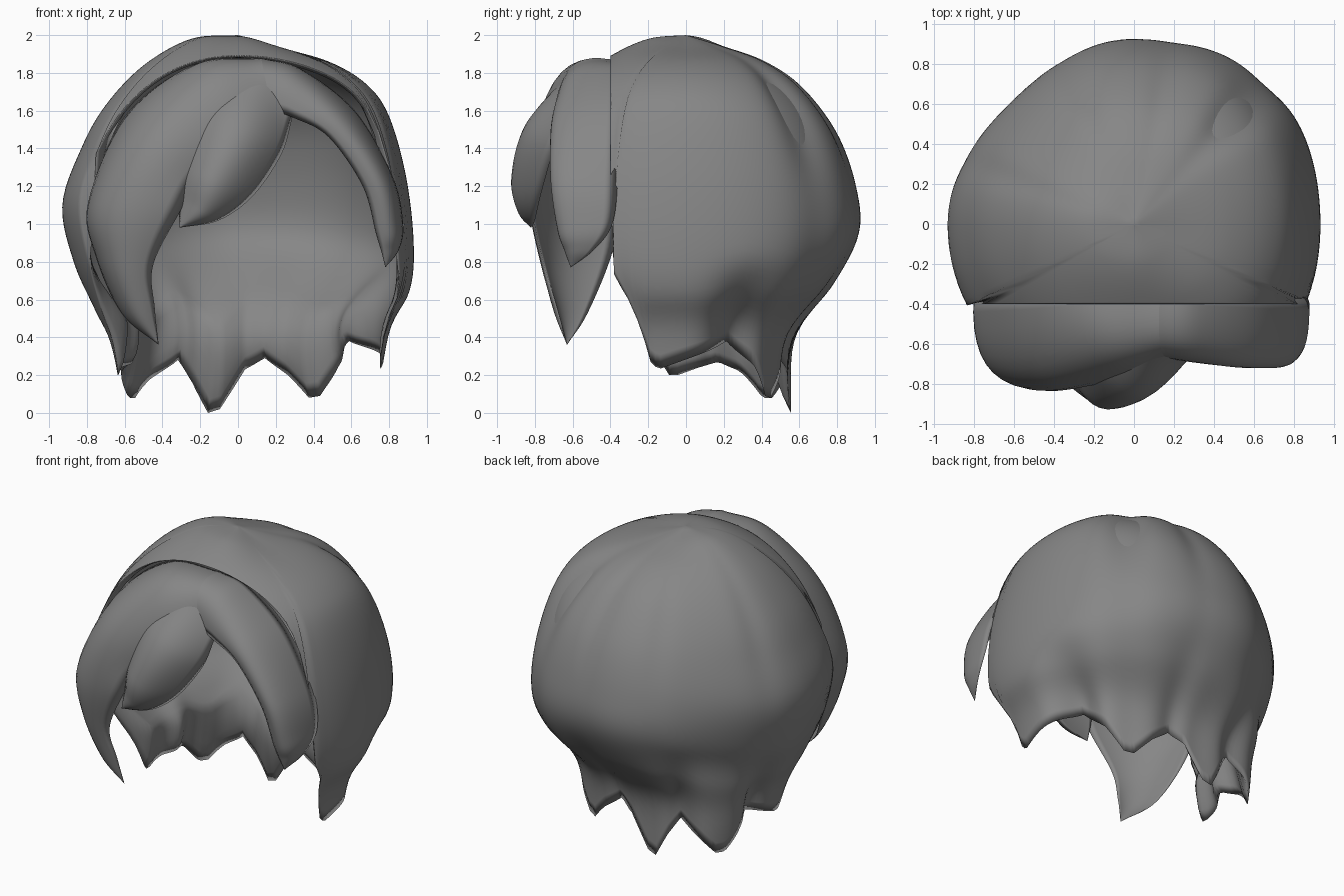
import bpy, bmesh
from math import sin, cos, radians, exp
from mathutils import Vector

if "Cube" in bpy.data.objects:
    bpy.data.objects.remove(bpy.data.objects["Cube"])

DARK = bpy.data.materials.new("dark_grey")
DARK.diffuse_color = (.24, .24, .24, 1)
DARK.use_nodes = True
DARK.node_tree.nodes["Principled BSDF"].inputs["Base Color"].default_value = DARK.diffuse_color


def spline(pts, t):
    # Catmull-Rom through tuples, t in 0..1
    n = len(pts) - 1
    f = min(max(t, 0), 1) * n
    i = min(int(f), n - 1)
    u = f - i
    b, c = Vector(pts[i]), Vector(pts[i + 1])
    a = Vector(pts[i - 1]) if i > 0 else 2 * b - c
    d = Vector(pts[i + 2]) if i + 2 <= n else 2 * c - b
    return 0.5 * (2 * b + (c - a) * u + (2 * a - 5 * b + 4 * c - d) * u * u
                  + (3 * b - a - 3 * c + d) * u ** 3)


def ramp(x, a, b):
    u = min(1, max(0, (x - a) / (b - a)))
    return u * u * (3 - 2 * u)


def finish(bm, name):
    bmesh.ops.remove_doubles(bm, verts=bm.verts, dist=0.0005)
    bmesh.ops.recalc_face_normals(bm, faces=bm.faces)
    me = bpy.data.meshes.new(name)
    bm.to_mesh(me)
    bm.free()
    me.polygons.foreach_set("use_smooth", [True] * len(me.polygons))
    me.materials.append(DARK)
    ob = bpy.data.objects.new(name, me)
    bpy.context.collection.objects.link(ob)
    return ob


def bridge(bm, rings):
    n = len(rings[0])
    for r0, r1 in zip(rings, rings[1:]):
        for i in range(n):
            j = (i + 1) % n
            bm.faces.new((r0[i], r0[j], r1[j], r1[i]))


# Cap profiles (radius, height) from crown to tips
BACK = [(0, 2.0), (.2, 1.94), (.42, 1.86), (.62, 1.72), (.8, 1.48),
        (.9, 1.2), (.915, .95), (.78, .68), (.56, .38), (.54, -.02)]
RIGHT = [(0, 2.0), (.2, 1.94), (.48, 1.86), (.68, 1.74), (.8, 1.57),
         (.89, 1.25), (.93, .9), (.91, .65), (.8, .42), (.73, -.02)]
LEFT = [(0, 2.0), (.25, 1.98), (.5, 1.84), (.7, 1.63), (.83, 1.4),
        (.93, 1.1), (.87, .8), (.76, .55), (.67, .35), (.6, -.02)]
FRONT = [(0, 2.0), (.2, 1.98), (.4, 1.89), (.6, 1.75), (.75, 1.55),
         (.85, 1.25), (.87, .95), (.8, .7), (.7, .4), (.65, -.02)]
# Lower hem: (azimuth, height), alternating tips and notches
HEM = [(-90, .85), (-27, .83), (-20, .6), (-14, .27), (-11, .23), (20, .38),
       (34, .25), (44, .09), (50, .08), (62, .2), (74, .29), (86, .23),
       (100, .02), (106, 0), (114, .16), (122, .28), (132, .18), (140, .08),
       (145, .08), (155, .22), (163, .27), (174, .24), (184, .2), (189, .2),
       (197, .5), (206, .8), (270, .85)]
# Grooves between the cap locks, and pinches at the hem notches:
# (azimuth, depth, width in degrees)
GROOVES = [(47, .1, 9), (78, .03, 6), (112, .02, 6), (160, .02, 6)]
PINCHES = [(21, .17, 10), (74, .06, 8), (122, .1, 8), (165, .14, 8)]


def hem(a):
    for (a0, z0), (a1, z1) in zip(HEM, HEM[1:]):
        if a0 <= a <= a1:
            return z0 + (z1 - z0) * (a - a0) / (a1 - a0)
    return .85


def cap_point(a, t, inset=None):
    th = radians(a)
    c, s = cos(th), sin(th)
    p = (spline(RIGHT if c > 0 else LEFT, t) * c * c
         + spline(BACK if s > 0 else FRONT, t) * s * s)
    k = .05 if c > 0 else (-.06 if s > 0 else .02)
    if s > 0:
        k += (.28 if c < 0 else -.1) * ramp(t, .7, .95)
    r = p.x * (1 + k * sin(2 * th) ** 2)
    for g, depth, w in PINCHES:
        r *= 1 - depth * ramp(t, .68, .92) * exp(-((a - g) / w) ** 2)
    if inset is not None:
        r = max(r - inset * min(1, t * 2), 0)
        return Vector((r * c, r * s, p.y - inset * (1 - ramp(t, .1, .5))))
    for g, depth, w in GROOVES:
        fade = min(1, t * 3) * (1 - .8 * ramp(t, .35, .6))
        r *= 1 - depth * fade * exp(-((a - g) / w) ** 2)
    return Vector((r * c, r * s, p.y))


def cap():
    # Grooved outside and smooth inside, thickest just above the hem
    bm = bmesh.new()
    cols, rows = 180, 50
    ends = []
    for i in range(cols):
        a = -90 + i * 2
        lo, hi = 0, 1
        for _ in range(22):
            m = (lo + hi) / 2
            p = cap_point(a, m)
            if p.z < hem(a) or p.y < -.4:
                hi = m
            else:
                lo = m
        ends.append((a, lo))
    outer = [[bm.verts.new(cap_point(a, e * j / rows)) for a, e in ends]
             for j in range(1, rows + 1)]
    inner = []
    for j in range(rows - 1, 0, -1):
        ring = []
        for a, e in ends:
            t = e * j / rows
            inset = .05 + .1 * ramp(t, .66, .84) * ramp(a, -15, 15)
            inset *= min(1, (1 - j / rows) * 7) ** .7
            ring.append(bm.verts.new(cap_point(a, t, inset)))
        inner.append(ring)
    bridge(bm, outer + inner)
    for z, ring in ((2.0, outer[0]), (1.95, inner[-1])):
        top = bm.verts.new((0, 0, z))
        for i in range(cols):
            bm.faces.new((top, ring[i], ring[(i + 1) % cols]))
    return finish(bm, "hair_cap")


def lock(name, edge, crest, inner, hollow=.5):
    # Tapered lock lofted between an outer edge, a crest and an inner edge
    bm = bmesh.new()
    rings, n, steps = [], 12, 48
    for j in range(steps + 1):
        t = j / steps
        o, c, i = (spline(q, t) for q in (edge, crest, inner))
        mid = (o + i) / 2

        def arc(u, cr):
            k = 2 * cr - mid
            return o * (1 - u) ** 2 + k * 2 * u * (1 - u) + i * u * u
        back = c.lerp(mid, hollow)
        ring = [arc(k / n, c) for k in range(n + 1)]
        ring += [arc(k / n, back) for k in range(n - 1, 0, -1)]
        rings.append([bm.verts.new(p) for p in ring])
    bridge(bm, rings)
    return finish(bm, name)


cap()

# Both fringe locks start from one shared parting section
part = [(.13, -.35, 1.86), (.13, -.6, 1.84), (.18, -.67, 1.6)]

# Long fringe lock sweeping to the left
tip = (-.42, -.63, .36)
lock("left_fringe_lock",
     [part[0], (-.25, -.33, 1.83), (-.6, -.33, 1.57),
      (-.79, -.35, 1.12), (-.76, -.39, .85), (-.62, -.52, .53), tip],
     [part[1], (-.15, -.68, 1.77), (-.48, -.76, 1.48),
      (-.69, -.75, 1.1), (-.68, -.71, .8), (-.56, -.68, .53), tip],
     [part[2], (.0, -.76, 1.4), (-.2, -.79, 1.25),
      (-.31, -.81, 1.06), (-.45, -.75, .78), (-.44, -.68, .55), tip])

# Shorter fringe lock on the right
tip = (.78, -.61, .77)
lock("right_fringe_lock",
     [part[0], (.33, -.35, 1.82), (.62, -.35, 1.6),
      (.82, -.36, 1.25), (.875, -.39, 1.0), (.85, -.49, .86), tip],
     [part[1], (.32, -.62, 1.77), (.58, -.66, 1.55),
      (.78, -.67, 1.24), (.84, -.64, .98), (.83, -.61, .86), tip],
     [part[2], (.3, -.69, 1.56), (.48, -.7, 1.46),
      (.66, -.69, 1.2), (.73, -.66, .95), (.76, -.64, .85), tip])

# Puffy middle lock lying over the left one
tip = (-.31, -.82, .98)
lock("middle_fringe_lock",
     [(.0, -.6, 1.79), (-.2, -.7, 1.58), (-.29, -.75, 1.3),
      (-.31, -.78, 1.12), tip],
     [(.14, -.66, 1.74), (.02, -.86, 1.5), (-.12, -.925, 1.24),
      (-.2, -.89, 1.07), tip],
     [(.29, -.66, 1.57), (.23, -.71, 1.37), (.08, -.77, 1.15),
      (-.1, -.8, 1.02), tip], hollow=.9)
